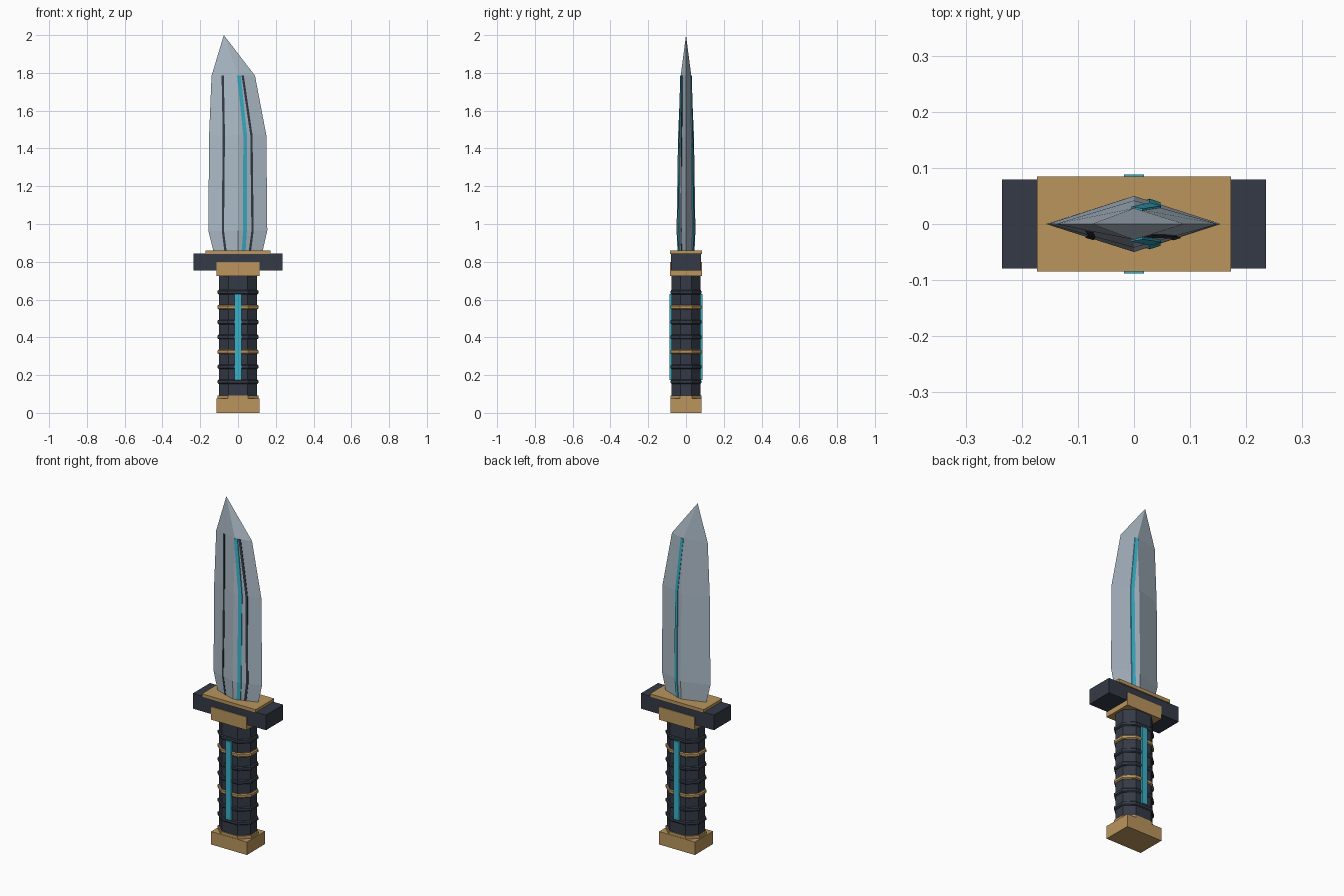
import bpy, bmesh

if "Cube" in bpy.data.objects:
    bpy.data.objects.remove(bpy.data.objects["Cube"], do_unlink=True)


def material(name, rgb):
    m = bpy.data.materials.new(name)
    m.use_nodes = True
    m.diffuse_color = (*rgb, 1)
    m.node_tree.nodes["Principled BSDF"].inputs["Base Color"].default_value = (*rgb, 1)
    return m


steel = material("steel", (0.41, 0.49, 0.565))
dark = material("dark_slate", (0.034, 0.042, 0.061))
gold = material("brass", (0.49, 0.30, 0.11))
teal = material("teal", (0.042, 0.434, 0.58))


def loft(name, rings, mat):
    """Skin closed rings of equal length and cap both ends."""
    bm = bmesh.new()
    loops = [[bm.verts.new(p) for p in ring] for ring in rings]
    n = len(loops[0])
    for a, b in zip(loops, loops[1:]):
        for i in range(n):
            j = (i + 1) % n
            bm.faces.new((a[i], a[j], b[j], b[i]))
    bm.faces.new(loops[0])
    bm.faces.new(loops[-1])
    bmesh.ops.remove_doubles(bm, verts=bm.verts, dist=0.0001)
    bmesh.ops.recalc_face_normals(bm, faces=bm.faces)
    mesh = bpy.data.meshes.new(name)
    bm.to_mesh(mesh)
    bm.free()
    mesh.materials.append(mat)
    obj = bpy.data.objects.new(name, mesh)
    bpy.context.collection.objects.link(obj)
    return obj


def box(name, hx, hy, z0, z1, mat, y=0):
    base = [(-hx, y - hy), (hx, y - hy), (hx, y + hy), (-hx, y + hy)]
    return loft(name, [[(*p, z) for p in base] for z in (z0, z1)], mat)


def octagon(hx, hy, z):
    cx, cy = hx * 0.5, hy * 0.4
    return [(hx, -cy, z), (hx, cy, z), (cx, hy, z), (-cx, hy, z),
            (-hx, cy, z), (-hx, -cy, z), (-cx, -hy, z), (cx, -hy, z)]


# Blade stations: height, left edge, right edge, half thickness
stations = [(0.855, -0.13, 0.13, 0.045), (0.965, -0.157, 0.155, 0.05),
            (1.47, -0.153, 0.15, 0.042), (1.785, -0.14, 0.09, 0.028)]
rings = [[(l, 0, z), (0, -t, z), (r, 0, z), (0, t, z)] for z, l, r, t in stations]
point = (-0.075, 0, 2.0)

bm = bmesh.new()
loops = [[bm.verts.new(p) for p in ring] for ring in rings]
tip = bm.verts.new(point)
for i in range(4):
    j = (i + 1) % 4
    for a, b in zip(loops, loops[1:]):
        bm.faces.new((a[i], a[j], b[j], b[i]))
    bm.faces.new((loops[-1][i], loops[-1][j], tip))
bm.faces.new(loops[0])
bmesh.ops.recalc_face_normals(bm, faces=bm.faces)
mesh = bpy.data.meshes.new("blade")
bm.to_mesh(mesh)
bm.free()
mesh.materials.append(steel)
bpy.context.collection.objects.link(bpy.data.objects.new("blade", mesh))


# Thin inlays that follow the blade surface
def inlay(name, xs, width, lift, side, mat):
    sections = []
    for x, (z, l, r, t) in zip(xs, stations):
        def depth(px):
            return t * (1 - px / (r if px > 0 else l))
        a, b = x - width / 2, x + width / 2
        sections.append([(a, side * (depth(a) + lift), z), (b, side * (depth(b) + lift), z),
                         (b, side * (depth(b) - 0.003), z), (a, side * (depth(a) - 0.003), z)])
    return loft(name, sections, mat)


for label, side in (("front", -1), ("back", 1)):
    inlay(label + "_blade_glow", (0.03, 0.037, 0.038, 0.005), 0.02, 0.004, side, teal)
    box(label + "_grip_glow", 0.018, 0.01, 0.175, 0.63, teal, y=side * 0.078)
inlay("left_fuller", (0.063, 0.077, 0.071, 0.025), 0.012, 0.002, -1, dark)
inlay("right_fuller", (-0.066, -0.08, -0.075, -0.081), 0.012, 0.002, -1, dark)

# Guard
box("guard_bar", 0.235, 0.079, 0.755, 0.843, dark)
box("guard_plate", 0.173, 0.085, 0.84, 0.86, gold)
box("guard_collar", 0.115, 0.084, 0.725, 0.80, gold)

# Grip with evenly spaced rings, every third one brass
loft("grip", [octagon(0.1, 0.076, z) for z in (0.08, 0.735)], dark)
for i in range(7):
    z = 0.165 + i * 0.079
    brass = i in (2, 5)
    loft(f"grip_ring_{i + 1}",
         [octagon(0.102, 0.077, z - 0.012), octagon(0.108, 0.081, z - 0.007),
          octagon(0.108, 0.081, z + 0.007), octagon(0.102, 0.077, z + 0.012)],
         gold if brass else dark)

# Pommel
box("pommel", 0.115, 0.083, 0, 0.075, gold)
loft("pommel_collar", [octagon(0.108, 0.081, z) for z in (0.07, 0.092)], gold)
